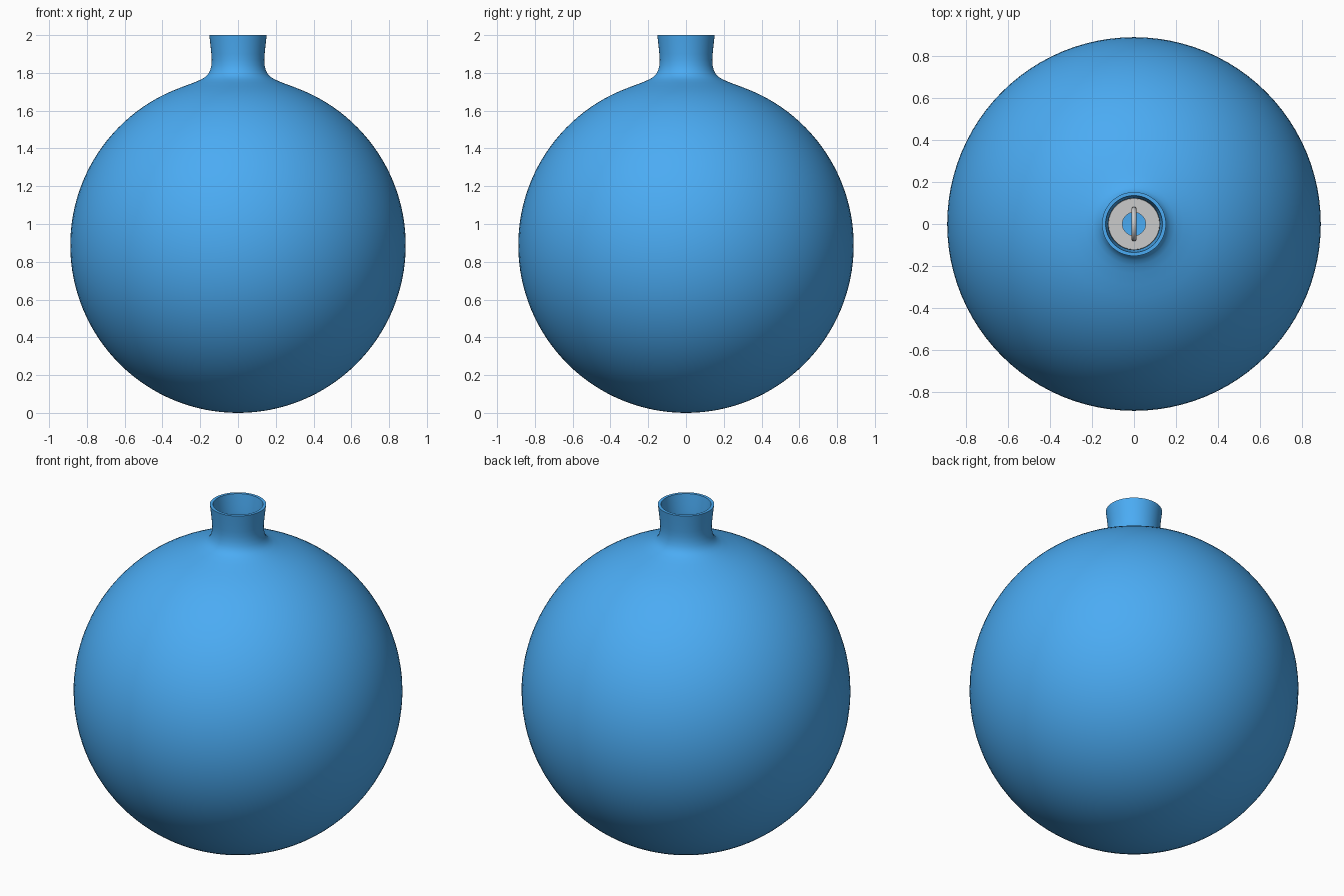
import bpy, bmesh, math

if "Cube" in bpy.data.objects:
    bpy.data.objects.remove(bpy.data.objects["Cube"])

R = 0.888      # bulb radius
WALL = 0.017   # glass thickness
SEG = 96

def lathe(name, profile, closed=False, colour=None):
    """Spin an (r, z) profile around the z axis."""
    bm = bmesh.new()
    pts = [bm.verts.new((r, 0, z)) for r, z in profile]
    edges = [bm.edges.new((a, b)) for a, b in zip(pts, pts[1:])]
    if closed:
        edges.append(bm.edges.new((pts[-1], pts[0])))
    bmesh.ops.spin(bm, geom=pts + edges, cent=(0, 0, 0), axis=(0, 0, 1),
                   angle=2 * math.pi, steps=SEG, use_duplicate=False)
    bmesh.ops.remove_doubles(bm, verts=bm.verts, dist=1e-5)
    bmesh.ops.recalc_face_normals(bm, faces=bm.faces)
    mesh = bpy.data.meshes.new(name)
    bm.to_mesh(mesh)
    bm.free()
    obj = bpy.data.objects.new(name, mesh)
    bpy.context.collection.objects.link(obj)
    if colour:
        mat = bpy.data.materials.new(name)
        mat.diffuse_color = colour
        mat.use_nodes = True
        mat.node_tree.nodes["Principled BSDF"].inputs["Base Color"].default_value = mat.diffuse_color
        mesh.materials.append(mat)
    smooth(obj)
    return obj

def smooth(obj):
    bpy.ops.object.select_all(action='DESELECT')
    obj.select_set(True)
    bpy.context.view_layer.objects.active = obj
    bpy.ops.object.shade_smooth_by_angle(angle=math.radians(40))

def arc(radius, r_end, n=56):
    """Sphere profile from the bottom pole up to radius r_end near the top."""
    end = math.pi - math.asin(r_end / radius)
    return [(radius * math.sin(end * i / n), R - radius * math.cos(end * i / n))
            for i in range(n + 1)]

# Hollow glass ball with a flared open neck
neck = [(0.29, 1.728), (0.235, 1.748), (0.195, 1.765), (0.172, 1.779),
        (0.157, 1.795), (0.147, 1.815), (0.141, 1.84), (0.139, 1.87),
        (0.141, 1.90), (0.145, 1.94), (0.149, 1.975), (0.152, 2.0)]
outer = arc(R, 0.35) + neck
inner_neck = [(r - WALL, z - (WALL if i < 3 else WALL * 0.5 if i < 5 else 0))
              for i, (r, z) in enumerate(neck)]
inner = arc(R - WALL, 0.34) + inner_neck
lathe("glass_ball", outer + inner[::-1], colour=(0.07, 0.41, 0.9, 1))

# Grey cap seated down inside the neck, with a centre hole
lathe("inner_cap", [(0.055, 1.815), (0.121, 1.815), (0.124, 1.81), (0.124, 1.77),
                    (0.115, 1.77), (0.115, 1.803), (0.055, 1.803)], closed=True)

# Hanging loop standing through the cap
bpy.ops.mesh.primitive_torus_add(major_radius=0.07, minor_radius=0.012,
                                 major_segments=48, minor_segments=12,
                                 location=(0, 0, 1.825), rotation=(0, math.pi / 2, 0))
loop = bpy.context.object
loop.name = "hanging_loop"
smooth(loop)
